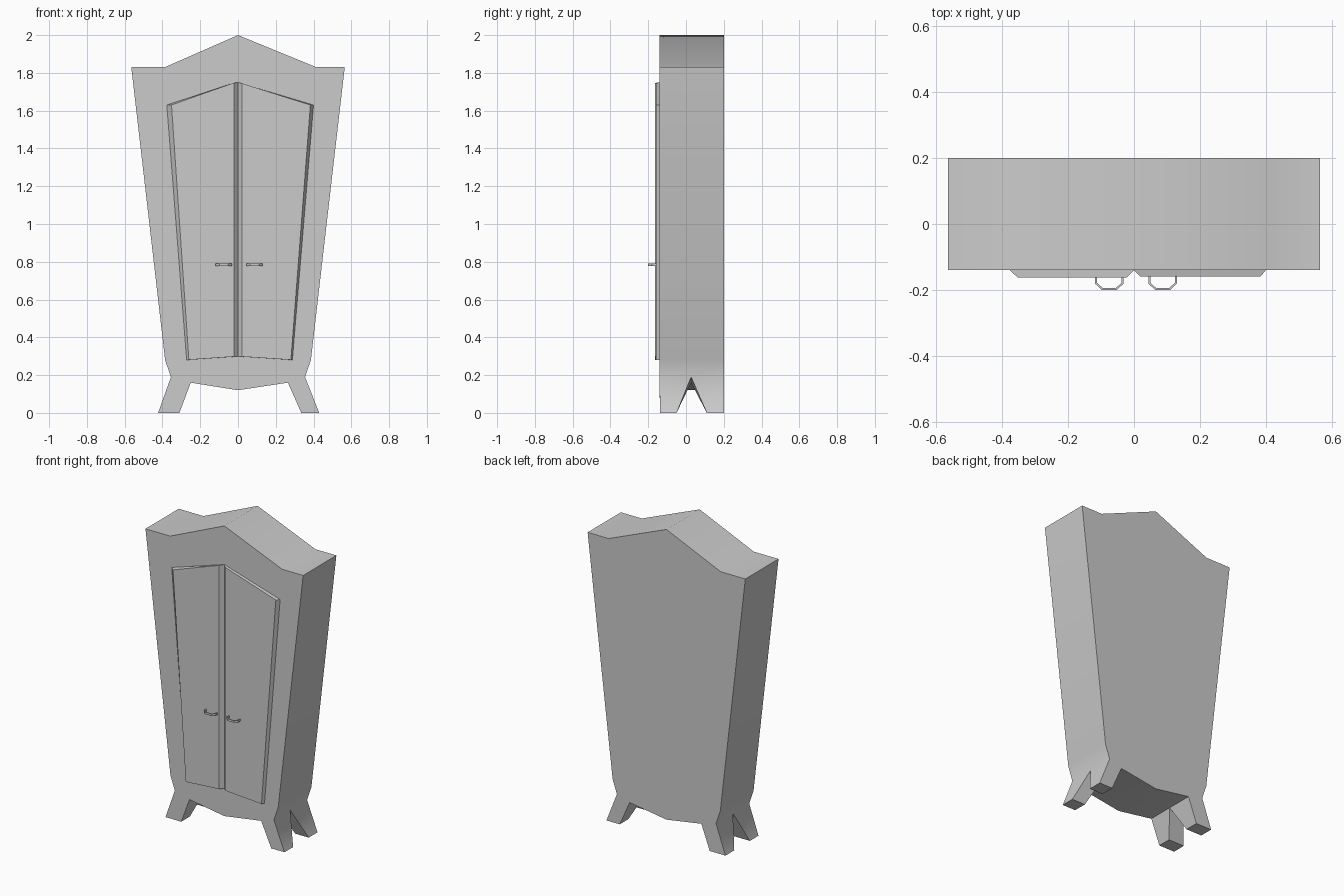
import bpy, bmesh, math

if "Cube" in bpy.data.objects:
    bpy.data.objects.remove(bpy.data.objects["Cube"])

FRONT, BACK, MID = -0.14, 0.20, 0.027


def finish(bm, name, smooth=None):
    bmesh.ops.recalc_face_normals(bm, faces=bm.faces)
    me = bpy.data.meshes.new(name)
    bm.to_mesh(me)
    bm.free()
    ob = bpy.data.objects.new(name, me)
    bpy.context.collection.objects.link(ob)
    if smooth:
        bpy.ops.object.select_all(action='DESELECT')
        ob.select_set(True)
        bpy.context.view_layer.objects.active = ob
        bpy.ops.object.shade_smooth_by_angle(angle=math.radians(smooth))
    return ob


def loft(bm, ring_a, ring_b, caps=(True, True)):
    """Join two matching rings of points and cap the chosen ends."""
    a = [bm.verts.new(p) for p in ring_a]
    b = [bm.verts.new(p) for p in ring_b]
    n = len(a)
    for i in range(n):
        bm.faces.new((a[i], a[(i + 1) % n], b[(i + 1) % n], b[i]))
    for ring, cap in zip((a, b), caps):
        if cap:
            bm.faces.new(ring)


# Cabinet body: front outline down to the top of the legs
profile = [(0, 2), (0.415, 1.83), (0.565, 1.83), (0.386, 0.28),
           (0.355, 0.19), (0.264, 0.16), (0, 0.12), (-0.25, 0.16), (-0.355, 0.19),
           (-0.386, 0.28), (-0.565, 1.83), (-0.388, 1.83)]
leg_edges = {4: (0.43, 0.335), 7: (-0.31, -0.423)}   # foot x at each end of the edge
bm = bmesh.new()
front = [bm.verts.new((x, FRONT, z)) for x, z in profile]
back = [bm.verts.new((x, BACK, z)) for x, z in profile]
mid = {i: bm.verts.new((profile[i][0], MID, profile[i][1])) for i in (4, 5, 7, 8)}
bm.faces.new(front)
bm.faces.new(back)
for i in range(len(profile)):
    j = (i + 1) % len(profile)
    if i not in leg_edges:
        ring = [front[i], front[j], mid.get(j), back[j], back[i], mid.get(i)]
        bm.faces.new([v for v in ring if v])
        continue
    # Legs: each half of the corner tapers down to a small foot
    xi, xj = leg_edges[i]
    halves = [((front[i], front[j], mid[j], mid[i]), (FRONT + 0.002, -0.05)),
              ((mid[i], mid[j], back[j], back[i]), (0.11, BACK))]
    for top, (y0, y1) in halves:
        foot = [bm.verts.new(p) for p in
                ((xi, y0, 0), (xj, y0, 0), (xj, y1, 0), (xi, y1, 0))]
        for k in range(4):
            m = (k + 1) % 4
            bm.faces.new((top[k], top[m], foot[m], foot[k]))
        bm.faces.new(foot)
finish(bm, "cabinet_body", 50)

# Doors: raised panels with sloping edges
doors = {
    "left_door": ([(-0.377, 1.63), (0, 1.75), (0, 0.299), (-0.272, 0.28)],
                  [(-0.352, 1.63), (-0.022, 1.747), (-0.022, 0.298), (-0.26, 0.281)], -0.163),
    "right_door": ([(0, 1.75), (0.4, 1.63), (0.288, 0.28), (0, 0.299)],
                   [(0.02, 1.745), (0.383, 1.63), (0.28, 0.281), (0.02, 0.298)], -0.16),
}
for name, (base, face, y) in doors.items():
    bm = bmesh.new()
    loft(bm, [(x, FRONT, z) for x, z in base], [(x, y, z) for x, z in face], (False, True))
    finish(bm, name)

# Handles: thin bent bars with chamfered corners
outer = [(-0.043, -0.16), (-0.043, -0.181), (-0.023, -0.2),
         (0.023, -0.2), (0.043, -0.181), (0.043, -0.16)]
inner = [(0.037, -0.16), (0.037, -0.179), (0.02, -0.194),
         (-0.02, -0.194), (-0.037, -0.179), (-0.037, -0.16)]
for name, cx in (("left_handle", -0.075), ("right_handle", 0.087)):
    bm = bmesh.new()
    loft(bm, *[[(cx + x, y, z) for x, y in outer + inner] for z in (0.778, 0.791)])
    finish(bm, name)
